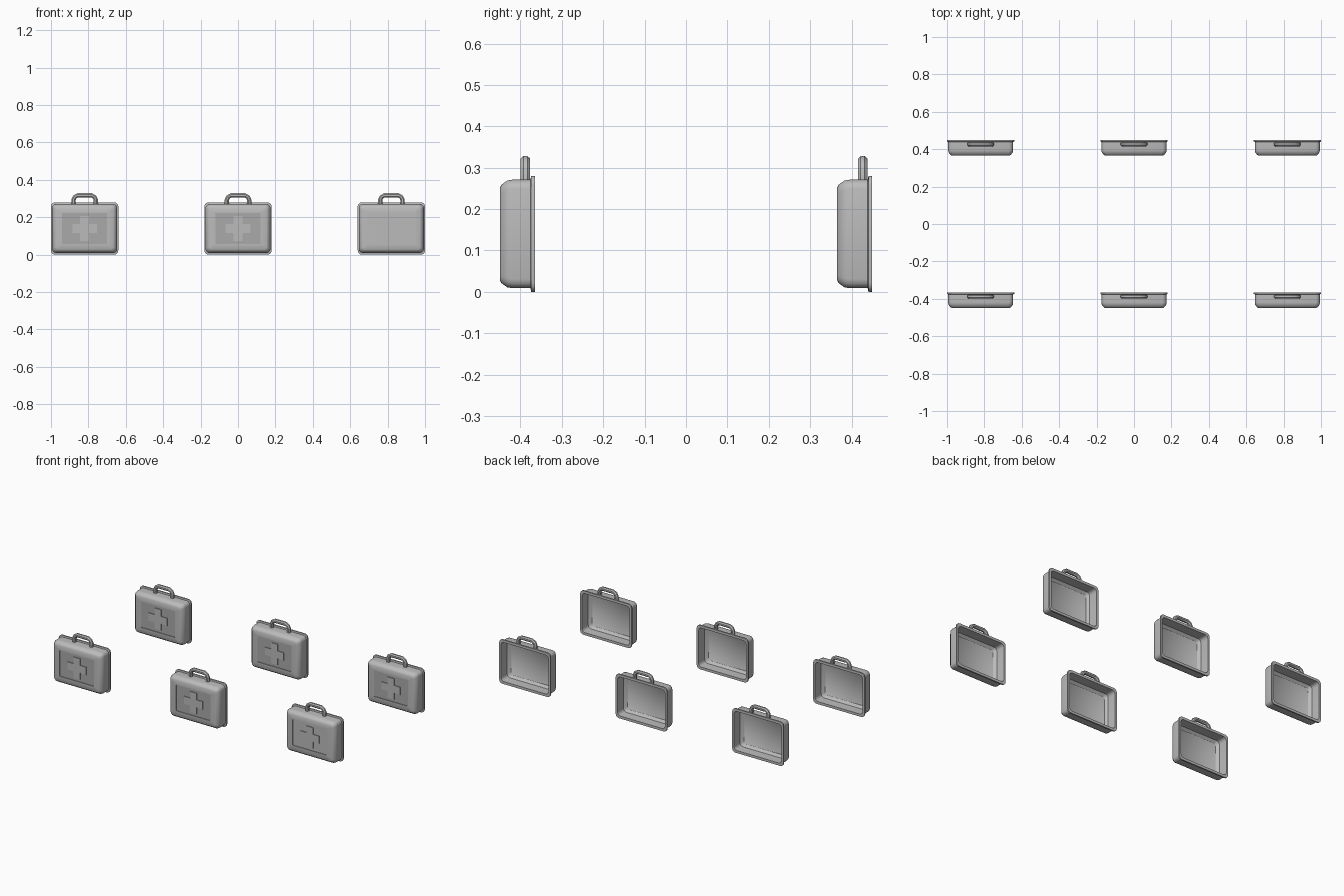
import bpy, bmesh, math
from mathutils import Vector

if "Cube" in bpy.data.objects:
    bpy.data.objects.remove(bpy.data.objects["Cube"], do_unlink=True)


def material(name, v):
    m = bpy.data.materials.new(name)
    m.use_nodes = True
    m.diffuse_color = (v, v, v, 1)
    m.node_tree.nodes["Principled BSDF"].inputs["Base Color"].default_value = (v, v, v, 1)
    return m


case_grey = material("case grey", 0.5)
panel_grey = material("panel grey", 0.4)
MID = 0.14  # height of the case centre


def ring(bm, hw, hh, r, y):
    """Rounded rectangle facing the front."""
    verts = []
    for k, (sx, sz) in enumerate([(1, 1), (-1, 1), (-1, -1), (1, -1)]):
        for i in range(4):
            a = math.radians(90 * k + 30 * i)
            verts.append(bm.verts.new((sx * (hw - r) + r * math.cos(a), y,
                                       MID + sz * (hh - r) + r * math.sin(a))))
    return verts


def bridge(bm, a, b):
    n = len(a)
    for i in range(n):
        j = (i + 1) % n
        bm.faces.new((a[i], a[j], b[j], b[i]))


def finish(bm, name):
    bmesh.ops.recalc_face_normals(bm, faces=bm.faces)
    mesh = bpy.data.meshes.new(name)
    bm.to_mesh(mesh)
    bm.free()
    return mesh


def shell_mesh():
    """Hollow half case: sunken panel, bevelled front, sides, rim, inside."""
    bm = bmesh.new()
    profile = [(.12, .083, .003, .004), (.12, .083, .003, 0),
               (.152, .112, .016, 0), (.161, .119, .018, .004),
               (.172, .129, .022, .018), (.174, .131, .022, .03),
               (.174, .131, .022, .074), (.18, .14, .022, .076),
               (.18, .14, .022, .085), (.167, .124, .02, .085),
               (.166, .123, .02, .025), (.15, .108, .014, .01)]
    rings = [ring(bm, *p) for p in profile]
    for a, b in zip(rings, rings[1:]):
        bridge(bm, a, b)
    panel = bm.faces.new(rings[0])
    panel.material_index = 1
    bm.faces.new(rings[-1])
    mesh = finish(bm, "shell")
    mesh.materials.append(case_grey)
    mesh.materials.append(panel_grey)
    return mesh


def cross_mesh():
    """Raised cross on the panel."""
    bm = bmesh.new()
    a, b = 0.024, 0.066
    pts = [(a, b), (-a, b), (-a, a), (-b, a), (-b, -a), (-a, -a),
           (-a, -b), (a, -b), (a, -a), (b, -a), (b, a), (a, a)]
    front = [bm.verts.new((x, 0, MID + z)) for x, z in pts]
    back = [bm.verts.new((x, .005, MID + z)) for x, z in pts]
    bm.faces.new(front)
    bridge(bm, front, back)
    mesh = finish(bm, "cross")
    mesh.materials.append(case_grey)
    return mesh


def handle_mesh():
    """Octagonal tube swept along an arch."""
    bm = bmesh.new()
    half = [(.06, .265), (.06, .293), (.053, .308), (.038, .317)]
    path = [Vector((x, .062, z)) for x, z in half]
    path += [Vector((-p.x, p.y, p.z)) for p in reversed(path)]
    rings = []
    for i, p in enumerate(path):
        t = (path[min(i + 1, len(path) - 1)] - path[max(i - 1, 0)]).normalized()
        side = t.cross(Vector((0, 1, 0)))
        rings.append([bm.verts.new(p + .0125 * (math.cos(a) * side + Vector((0, math.sin(a), 0))))
                      for a in [math.radians(45 * k + 22.5) for k in range(8)]])
    for a, b in zip(rings, rings[1:]):
        bridge(bm, a, b)
    bm.faces.new(rings[0])
    bm.faces.new(rings[-1])
    mesh = finish(bm, "handle")
    mesh.materials.append(case_grey)
    return mesh


parts = {"shell": shell_mesh(), "cross": cross_mesh(), "handle": handle_mesh()}

# Smooth the shared meshes, keeping hard edges
first = []
for row, y in (("front", -.45), ("back", .365)):
    for col, x in (("right", -.82), ("middle", 0), ("left", .82)):
        for part, mesh in parts.items():
            ob = bpy.data.objects.new(f"{row}_{col}_case_{part}", mesh)
            ob.location = (x, y, 0)
            bpy.context.collection.objects.link(ob)
            if len(first) < len(parts):
                first.append(ob)
            # The front left case has a panel of the plain case colour
            if part == "shell" and (row, col) == ("front", "left"):
                ob.material_slots[1].link = 'OBJECT'
                ob.material_slots[1].material = case_grey

bpy.ops.object.select_all(action='DESELECT')
for ob in first:
    ob.select_set(True)
bpy.context.view_layer.objects.active = first[0]
bpy.ops.object.shade_smooth_by_angle(angle=math.radians(40))
